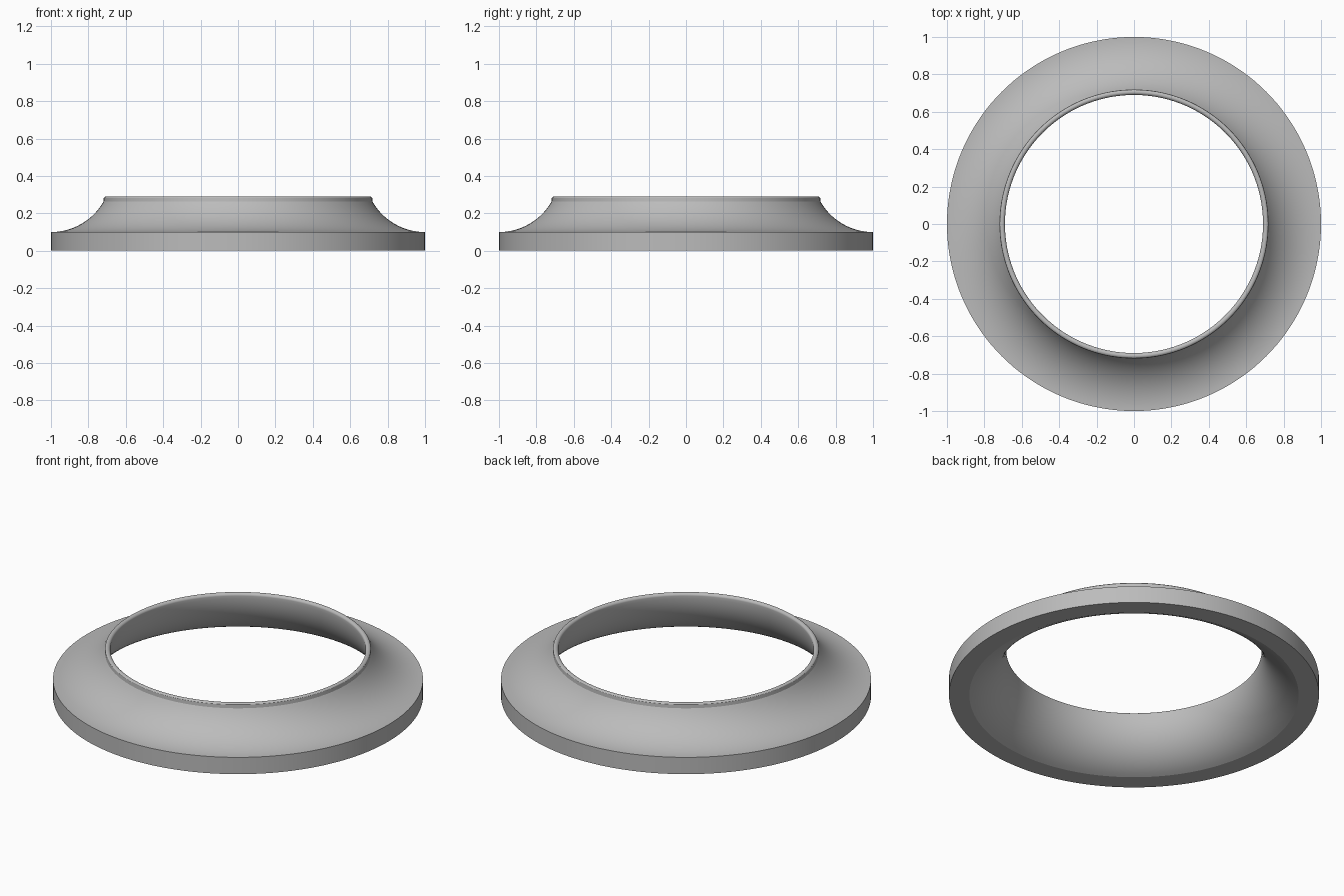
import bpy
import math
import bmesh
from mathutils import Matrix, Vector

SEGMENTS = 144

cube = bpy.data.objects.get("Cube")
if cube:
    bpy.data.objects.remove(cube, do_unlink=True)

grey = bpy.data.materials.new("satin grey")
grey.use_nodes = True
colour = (0.5, 0.5, 0.5, 1)
grey.diffuse_color = colour
grey.node_tree.nodes["Principled BSDF"].inputs["Base Color"].default_value = colour


def arc(cx, cz, radius, start, end, steps):
    """Points (radius, height) along a circular arc, angles in degrees."""
    pts = []
    for i in range(steps + 1):
        a = math.radians(start + (end - start) * i / steps)
        pts.append((cx + radius * math.cos(a), cz + radius * math.sin(a)))
    return pts


# Cross-section: flat foot, outer band, concave flare, rounded lip, inner flare
profile = [(0.89, 0), (1, 0)]
profile += arc(1, 0.424, 0.324, 270, 210, 20)
profile += arc(0.705, 0.275, 0.015, 30, 180, 12)
profile += arc(0.994, 0.286, 0.304, 182, 248, 20)

# Revolve the cross-section into a ring
bm = bmesh.new()
rings = []
for s in range(SEGMENTS):
    turn = Matrix.Rotation(math.tau * s / SEGMENTS, 3, "Z")
    rings.append([bm.verts.new(turn @ Vector((r, 0, z))) for r, z in profile])
for s in range(SEGMENTS):
    here, there = rings[s], rings[(s + 1) % SEGMENTS]
    for k in range(len(profile)):
        n = (k + 1) % len(profile)
        bm.faces.new((here[k], there[k], there[n], here[n]))
bmesh.ops.remove_doubles(bm, verts=bm.verts, dist=0.0005)
bmesh.ops.recalc_face_normals(bm, faces=bm.faces)

mesh = bpy.data.meshes.new("flared_ring")
bm.to_mesh(mesh)
bm.free()
mesh.materials.append(grey)
ring = bpy.data.objects.new("flared_ring", mesh)
bpy.context.collection.objects.link(ring)

# Smooth the flares and keep the foot and band edges crisp
bpy.ops.object.select_all(action="DESELECT")
ring.select_set(True)
bpy.context.view_layer.objects.active = ring
bpy.ops.object.shade_smooth_by_angle(angle=math.radians(17))
